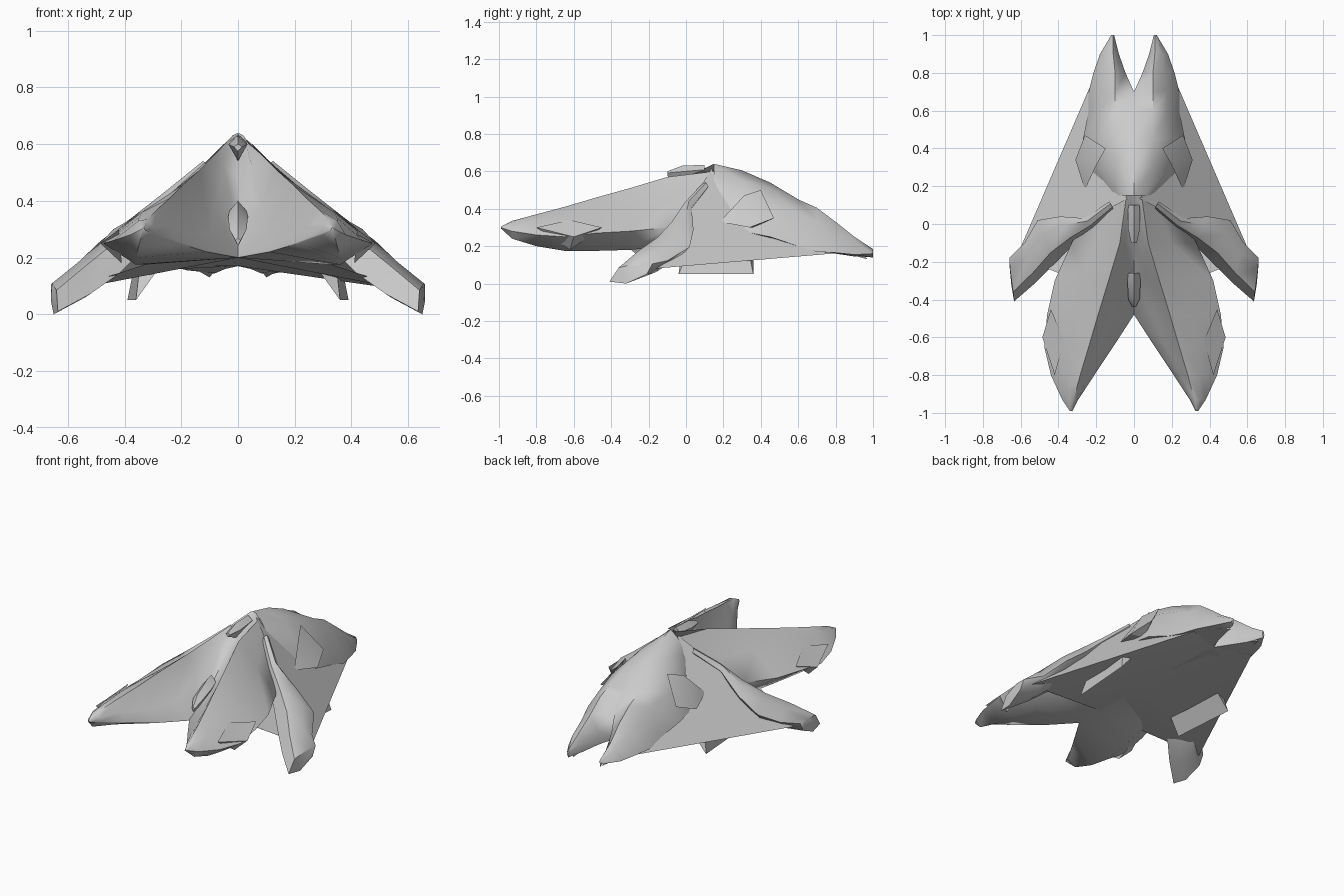
import bpy, bmesh, math

grey = bpy.data.materials.new("light_grey")
grey.diffuse_color = (0.6, 0.6, 0.6, 1)


def build(name, verts, faces, angle=40, mirror=True):
    """Make a mesh, mirrored over x = 0 and welded along the middle."""
    bm = bmesh.new()
    for side in ((1, -1) if mirror else (1,)):
        vs = [bm.verts.new((x * side, y, z)) for x, y, z in verts]
        for f in faces:
            # skip inner walls lying on the mirror plane
            if mirror and all(abs(verts[i][0]) < 1e-6 for i in f):
                continue
            bm.faces.new([vs[i] for i in (f if side == 1 else f[::-1])])
    bmesh.ops.remove_doubles(bm, verts=bm.verts, dist=0.0005)
    bmesh.ops.recalc_face_normals(bm, faces=bm.faces)
    me = bpy.data.meshes.new(name)
    bm.to_mesh(me)
    bm.free()
    me.materials.append(grey)
    ob = bpy.data.objects.new(name, me)
    bpy.context.collection.objects.link(ob)
    bpy.ops.object.select_all(action='DESELECT')
    ob.select_set(True)
    bpy.context.view_layer.objects.active = ob
    bpy.ops.object.shade_smooth_by_angle(angle=math.radians(angle))
    return ob


def loft(name, rings, angle=40, mirror=True):
    """Skin closed rings of equal length and cap both ends."""
    n = len(rings[0])
    verts = [p for r in rings for p in r]
    faces = [(a * n + i, a * n + (i + 1) % n, (a + 1) * n + (i + 1) % n, (a + 1) * n + i)
             for a in range(len(rings) - 1) for i in range(n)]
    faces += [tuple(range(n)), tuple(range(len(verts) - n, len(verts)))]
    return build(name, verts, faces, angle, mirror)


def sections(rows):
    return [[(x, y, z) for x, z in pts] for y, pts in rows]


# two long front lobes with a valley between them
loft("front_lobes", sections([
    (0.15, [(0, .64), (.02, .63), (.04, .60), (.10, .51), (.20, .32), (.20, .20), (0, .20)]),
    (-0.10, [(0, .49), (.05, .52), (.075, .57), (.20, .44), (.33, .30), (.25, .20), (0, .20)]),
    (-0.30, [(0, .30), (.08, .38), (.135, .51), (.26, .41), (.42, .28), (.30, .18), (0, .20)]),
    (-0.48, [(0, .205), (.10, .29), (.19, .46), (.31, .38), (.46, .27), (.33, .175), (0, .20)]),
    (-0.65, [(.11, .225), (.17, .29), (.24, .41), (.34, .36), (.475, .25), (.36, .175), (.11, .22)]),
    (-0.80, [(.21, .255), (.24, .31), (.285, .37), (.35, .34), (.44, .26), (.36, .20), (.21, .25)]),
    (-0.93, [(.295, .285), (.30, .31), (.32, .335), (.35, .33), (.38, .28), (.35, .24), (.295, .28)]),
    (-0.99, [(.325, .295), (.33, .30), (.33, .305), (.335, .305), (.34, .30), (.335, .295), (.33, .295)]),
]), 60)

# humped rear body splitting into two points
loft("rear_body", sections([
    (0.15, [(0, .64), (.05, .60), (.10, .52), (.12, .44), (0, .22)]),
    (0.30, [(0, .605), (.10, .55), (.20, .42), (.26, .28), (0, .19)]),
    (0.45, [(0, .54), (.10, .51), (.20, .42), (.27, .25), (0, .18)]),
    (0.60, [(0, .42), (.10, .45), (.18, .38), (.24, .20), (0, .17)]),
    (0.70, [(0, .33), (.10, .405), (.18, .33), (.24, .17), (0, .17)]),
    (0.80, [(.045, .25), (.10, .33), (.16, .28), (.215, .165), (.045, .16)]),
    (0.90, [(.08, .20), (.11, .25), (.15, .23), (.18, .155), (.08, .145)]),
    (1.00, [(.105, .175), (.11, .185), (.115, .18), (.12, .16), (.11, .14)]),
]), 60)

# side arms widening into drooping feet: front edge, rear edge, top, bottom
arm = []
for fx, fy, rx, ry, top, low in [
        (.11, .08, .13, .12, .54, .50), (.22, -.02, .26, .03, .44, .37),
        (.32, -.11, .39, .04, .345, .23), (.42, -.21, .51, .02, .26, .13),
        (.52, -.31, .58, -.10, .185, .06)]:
    mid = (top + low) / 2

    def at(t, z):
        return (fx + (rx - fx) * t, fy + (ry - fy) * t, z)
    arm.append([at(0, low * .8 + mid * .2), at(.25, top * .8 + mid * .2), at(.7, top),
                at(1, mid), at(.7, low), at(.3, low)])
arm.append([(.635, -.41, .01), (.64, -.36, .085), (.655, -.25, .11),
            (.66, -.18, .105), (.66, -.21, .05), (.65, -.32, 0)])
loft("side_arms", arm, 55)

# broad sails from the peak to the feet and tail, closed underneath
build("side_sails",
      [(0, .15, .64), (.62, -.17, .08), (.21, .78, .16), (0, .70, .17),
       (0, .10, .20), (0, -.30, .20), (.30, -.30, .185)],
      [(0, 1, 2), (1, 4, 3, 2), (1, 6, 5, 4)], 30)

# jagged plates on the flanks
build("flank_plates",
      [(.15, .40, .50), (.26, .47, .35), (.31, .34, .30), (.26, .18, .33),
       (.20, .31, .47), (.23, .36, .30)],
      [(0, 1, 4), (1, 2, 4), (2, 3, 4), (0, 5, 1), (1, 5, 2), (2, 5, 3), (3, 5, 4), (4, 5, 0)], 30)

# pointed flaps on the outside of the lobes
build("lobe_flaps",
      [(.44, -.45, .30), (.485, -.60, .25), (.42, -.80, .30), (.37, -.62, .34), (.41, -.62, .18)],
      [(0, 1, 3), (1, 2, 3), (0, 4, 1), (1, 4, 2)], 30)

# fins below the sails
build("lower_fins",
      [(.36, -.04, .05), (.39, .36, .05), (.28, .36, .18), (.26, -.02, .19),
       (.35, .0, .14), (.37, .34, .15)],
      [(0, 1, 2, 3), (0, 1, 5, 4), (0, 3, 4), (1, 2, 5)], 30)

# small spikes under the tail points
build("tail_spikes",
      [(.10, .97, .13), (.07, .84, .17), (.17, .82, .17), (.12, .90, .20)],
      [(0, 1, 2), (0, 3, 1), (0, 2, 3)], 30)


# small beaks at the peak and in the valley
def beak(name, rows):
    loft(name, [[(0, y, hi), (w, y, hi * .65 + lo * .35), (0, y, lo), (-w, y, hi * .65 + lo * .35)]
                for y, w, hi, lo in rows], 30, False)


beak("peak_beak", [(.10, .03, .635, .56), (-.02, .033, .63, .54), (-.10, .015, .60, .575)])
beak("valley_beak", [(-.26, .03, .40, .30), (-.30, .035, .39, .26), (-.40, .03, .33, .24),
                     (-.44, .008, .27, .24)])
